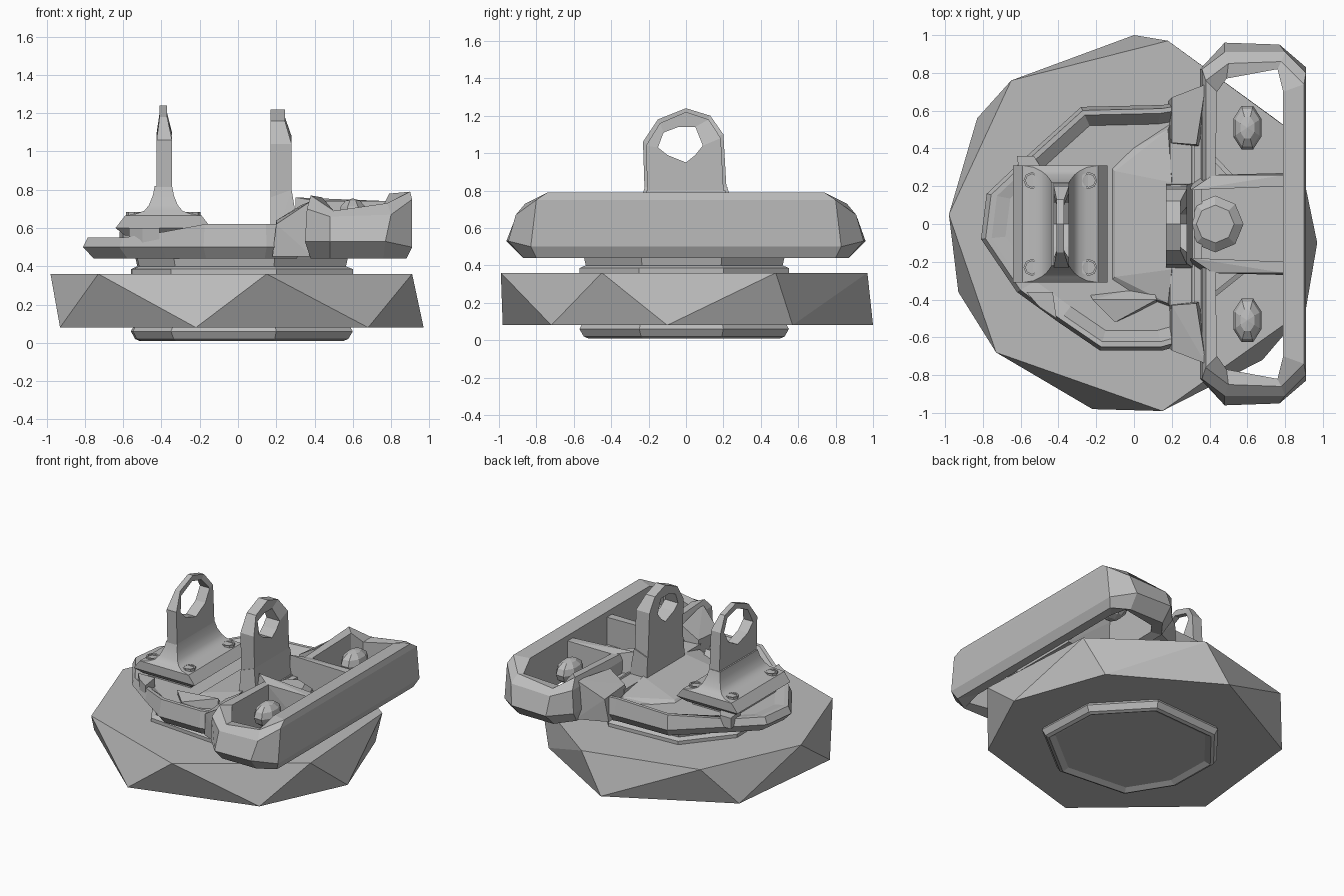
import bpy
import bmesh
from math import cos, sin, pi, radians
from mathutils import Matrix

cube = bpy.data.objects.get("Cube")
if cube:
    bpy.data.objects.remove(cube)

grey = bpy.data.materials.new("plain grey")
grey.use_nodes = True
grey.diffuse_color = (0.5, 0.5, 0.5, 1)
grey.node_tree.nodes["Principled BSDF"].inputs["Base Color"].default_value = (0.5, 0.5, 0.5, 1)


def finish(name, bm):
    bmesh.ops.recalc_face_normals(bm, faces=bm.faces)
    mesh = bpy.data.meshes.new(name)
    bm.to_mesh(mesh)
    bm.free()
    mesh.materials.append(grey)
    obj = bpy.data.objects.new(name, mesh)
    bpy.context.collection.objects.link(obj)
    return obj


def hull(name, points):
    """Faceted solid wrapped around a handful of corner points."""
    bm = bmesh.new()
    verts = [bm.verts.new(p) for p in points]
    result = bmesh.ops.convex_hull(bm, input=verts)
    spare = {v for v in result["geom_interior"] if isinstance(v, bmesh.types.BMVert)}
    bmesh.ops.delete(bm, geom=list(spare), context="VERTS")
    bmesh.ops.dissolve_limit(bm, angle_limit=radians(1), verts=bm.verts, edges=bm.edges)
    return finish(name, bm)


def loft(name, rings, loop=False):
    """Skin a row of rings; a loop joins last to first, otherwise ends are capped."""
    bm = bmesh.new()
    rows = [[bm.verts.new(p) for p in ring] for ring in rings]
    pairs = list(zip(rows, rows[1:]))
    if loop:
        pairs.append((rows[-1], rows[0]))
    else:
        bm.faces.new(rows[0])
        bm.faces.new(rows[-1])
    n = len(rows[0])
    for a, b in pairs:
        for i in range(n):
            j = (i + 1) % n
            bm.faces.new((a[i], a[j], b[j], b[i]))
    return finish(name, bm)


def block(name, x0, x1, y0, y1, z0, z1):
    return hull(name, [(x, y, z) for x in (x0, x1) for y in (y0, y1) for z in (z0, z1)])


def at(outline, z, scale=1.0):
    return [(x * scale, y * scale, z) for x, y in outline]


def circle(cx, cy, z, r, n=8):
    return [(cx + r * cos(2 * pi * i / n), cy + r * sin(2 * pi * i / n), z) for i in range(n)]


# Base drum: staggered top and bottom corners give triangular sides
drum_top = [(-.98, .05), (-.73, -.68), (.15, -.99), (.91, -.45), (.85, .48), (.18, .97), (-.65, .76)]
drum_bottom = [(-.93, -.36), (-.22, -.98), (.68, -.72), (.97, -.1), (.73, .57), (0, 1), (-.83, .56)]
hull("base_drum", at(drum_top, .36) + at(drum_bottom, .08))

# Shallow recessed foot ring under the drum
foot = [(-.55, -.2), (-.35, -.52), (.2, -.57), (.6, -.25), (.58, .2), (.25, .55), (-.3, .52), (-.56, .2)]
loft("foot_ring", [at(foot, .09, .97), at(foot, .06), at(foot, .02, .96), at(foot, .01, .92),
                   at(foot, .03, .85)])

# Neck between drum and body
loft("neck", [at(foot, .35), at(foot, .385), at(foot, .4, .94), at(foot, .45, .96)])

# Shallow dished body with a rim that steps up toward the frame
body = [(-.81, -.08), (-.62, -.36), (-.4, -.52), (-.18, -.67), (.15, -.67), (.33, -.62),
        (.33, .66), (.15, .63), (-.28, .62), (-.6, .33), (-.78, .16)]


def rim(scale):
    return [(x * scale, y * scale, min(.62, max(.55, .62 + (x + .2) * .2))) for x, y in body]


loft("body", [at(body, .44, .93), at(body, .5), rim(.97), rim(.93), at(body, .535, .84)])

# Sloping deck in the dish
hull("deck", [(-.15, -.32, .5), (-.15, .32, .5), (.2, .55, .5), (.2, -.45, .5),
              (-.1, -.28, .55), (-.1, .28, .55), (.2, .22, .62), (.2, -.24, .62),
              (.18, .5, .58), (.18, -.42, .58)])
block("bridge", .19, .36, -.45, .45, .45, .61)

# Rim lugs
hull("rim_lug", [(x, y, z) for x, y in ((-.57, -.36), (-.43, -.36), (-.41, -.5), (-.5, -.44)) for z in (.5, .6)])
hull("back_lug", [(x, y, z) for x, y in ((-.62, .36), (-.53, .36), (-.48, .28), (-.6, .22)) for z in (.5, .58)])
hull("side_link", [(-.24, -.36, .5), (-.1, -.5, .5), (.12, -.42, .5), (.1, -.32, .5),
                   (-.22, -.4, .58), (.12, -.4, .61), (-.1, -.52, .57)])

# Saddle flaring up into a plate
saddle_x = -.39
steps = [(.2, .27, .56), (.25, .31, .6), (.2, .31, .665), (.14, .3, .675), (.1, .28, .69),
         (.075, .26, .72), (.055, .235, .77), (.045, .22, .82)]
saddle = loft("saddle", [[(saddle_x + sx * w, sy * d, z) for sx, sy in ((-1, -1), (1, -1), (1, 1), (-1, 1))]
                         for w, d, z in steps])
block("saddle_pedestal", -.57, -.22, -.24, .24, .48, .58)

# Bolt sockets on the saddle corners
for sx in (-1, 1):
    for sy in (-1, 1):
        cx, cy = saddle_x + sx * .15, sy * .23
        loft("bolt_socket", [circle(cx, cy, .65, .045), circle(cx, cy, .684, .045),
                             circle(cx, cy, .684, .034), circle(cx, cy, .674, .034)])

# Eyelet plates: a wide thin hoop on the saddle, a stouter one on the post
hoop = [(-.22, .75), (-.23, 1.06), (-.15, 1.18), (0, 1.24), (.13, 1.2), (.2, 1.1), (.22, .75), (0, .75)]
wide_hole = [(-.12, .98), (-.18, 1.04), (-.14, 1.14), (-.01, 1.2), (.1, 1.17), (.16, 1.09), (.11, 1.0), (0, .94)]
small_hole = [(-.1, .99), (-.15, 1.03), (-.12, 1.11), (-.04, 1.14), (.05, 1.14), (.09, 1.04), (.05, .99), (0, .95)]


def eyelet(name, outer, hole, x0, x1, top0, top1):
    """Plate between x0 and x1 that thins to top0..top1 above the eye."""
    def side(outline, low, high):
        return [(high if z > 1.1 else low, y, z) for y, z in outline]
    return loft(name, [side(outer, x0, top0), side(outer, x1, top1),
                       side(hole, x1, top1), side(hole, x0, top0)], True)


eyelet("saddle_eyelet", hoop, wide_hole, -.425, -.345, -.41, -.37)
eyelet("post_eyelet", [(y * .93, z - .02) for y, z in hoop], small_hole, .17, .28, .17, .245)
hull("post_foot", [(.17, -.25, .45), (.34, -.25, .45), (.34, .22, .45), (.17, .22, .45),
                   (.17, -.21, .76), (.28, -.21, .8), (.28, .21, .8), (.17, .21, .76)])

# Open side frame: a wall section swept from one pocket round to the other
frame = [
    [(.38, .22, .44), (.38, .74, .44), (.48, .87, .44), (.76, .87, .44), (.88, .8, .44)],
    [(.35, .22, .53), (.35, .82, .53), (.48, .96, .53), (.77, .95, .53), (.91, .83, .5)],
    [(.36, .22, .7), (.36, .82, .7), (.48, .91, .66), (.8, .91, .67), (.91, .8, .75)],
    [(.38, .22, .74), (.38, .76, .77), (.5, .85, .69), (.78, .86, .73), (.9, .74, .79)],
    [(.43, .22, .74), (.44, .7, .76), (.49, .77, .68), (.76, .82, .72), (.79, .7, .78)],
    [(.43, .22, .46), (.44, .7, .46), (.49, .77, .46), (.76, .82, .46), (.79, .7, .46)],
]
rails = [half + [(x, -y, z) for x, y, z in reversed(half)] for half in frame]
loft("side_frame", list(zip(*rails)))

# Middle bay between the two frame pockets
block("bay_shelf", .28, .8, -.2, .2, .44, .54)
loft("bay_drum", [circle(.43, 0, .5, .15), circle(.43, 0, .6, .15), circle(.43, 0, .64, .1)])

for s in (-1, 1):
    # Pocket divider
    hull("pocket_divider", [(x, s * y, z) for x, y, z in (
        (.3, .18, .44), (.3, .24, .44), (.8, .2, .44), (.8, .27, .44),
        (.3, .18, .76), (.42, .26, .74), (.8, .2, .74), (.8, .26, .74))])
    # Shoulder joining body and frame
    hull("shoulder", [(x, s * y, z) for x, y, z in (
        (.18, .42, .45), (.36, .4, .45), (.39, .74, .45), (.18, .65, .45),
        (.2, .43, .64), (.33, .42, .72), (.38, .74, .74), (.2, .67, .62))])
    # Faceted lamp in each pocket
    bm = bmesh.new()
    bmesh.ops.create_uvsphere(bm, u_segments=8, v_segments=6, radius=1)
    bmesh.ops.rotate(bm, verts=bm.verts, matrix=Matrix.Rotation(pi / 8, 3, "Z"))
    bmesh.ops.scale(bm, vec=(.08, .125, .085), verts=bm.verts)
    bmesh.ops.translate(bm, vec=(.6, s * .51, .67), verts=bm.verts)
    finish("lamp", bm)

# Soft shading on the flared saddle only
bpy.ops.object.select_all(action="DESELECT")
saddle.select_set(True)
bpy.context.view_layer.objects.active = saddle
bpy.ops.object.shade_smooth_by_angle(angle=radians(40))
